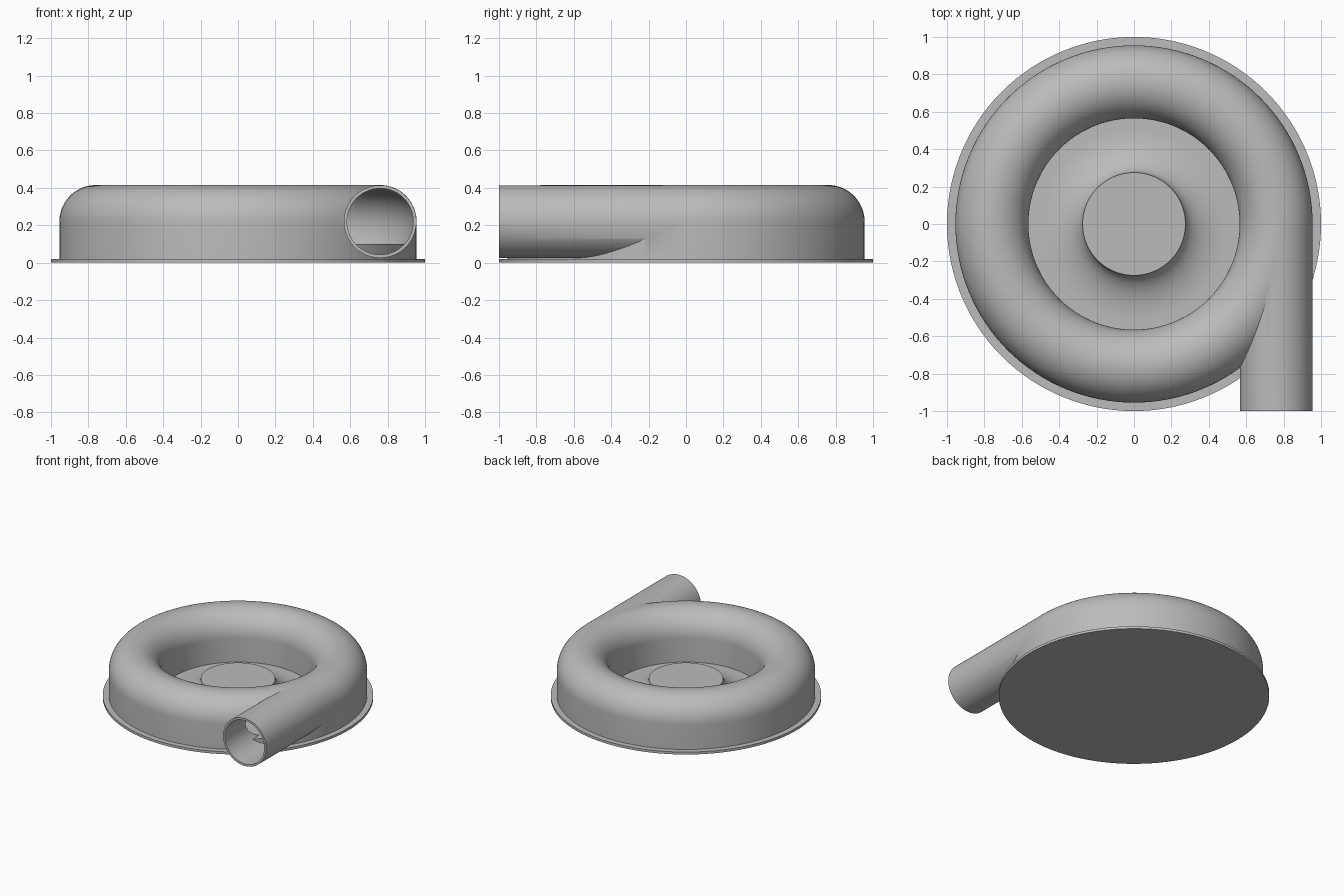
import bpy
import bmesh
from math import sin, cos, pi, radians
from mathutils import Matrix, Vector

cube = bpy.data.objects.get("Cube")
if cube:
    bpy.data.objects.remove(cube, do_unlink=True)

metal = bpy.data.materials.new("plain grey")
metal.use_nodes = True
grey = (0.5, 0.5, 0.5, 1)
metal.diffuse_color = grey
metal.node_tree.nodes["Principled BSDF"].inputs["Base Color"].default_value = grey

RING, TUBE, BORE, MID = 0.76, 0.195, 0.177, 0.22   # duct dimensions
BASE = 0.02                                        # flange thickness
SEG = 128


def finish(name, bm):
    bmesh.ops.recalc_face_normals(bm, faces=bm.faces)
    mesh = bpy.data.meshes.new(name)
    bm.to_mesh(mesh)
    bm.free()
    mesh.materials.append(metal)
    obj = bpy.data.objects.new(name, mesh)
    bpy.context.collection.objects.link(obj)
    return obj


def lathe(name, profile, closed=True):
    """Spin an (r, z) profile around the vertical axis."""
    bm = bmesh.new()
    verts = [bm.verts.new((r, 0, z)) for r, z in profile]
    pairs = list(zip(verts, verts[1:]))
    if closed:
        pairs.append((verts[-1], verts[0]))
    edges = [bm.edges.new(p) for p in pairs]
    bmesh.ops.spin(bm, geom=verts + edges, axis=(0, 0, 1), cent=(0, 0, 0),
                   angle=2 * pi, steps=SEG, use_merge=True)
    bmesh.ops.remove_doubles(bm, verts=bm.verts, dist=0.0001)
    return finish(name, bm)


def pipe(name, radius, y0, y1):
    """Solid cylinder along y, on the outlet axis."""
    bm = bmesh.new()
    place = Matrix.Translation(Vector((RING, (y0 + y1) / 2, MID)))
    bmesh.ops.create_cone(bm, cap_ends=True, segments=96, radius1=radius,
                          radius2=radius, depth=abs(y1 - y0),
                          matrix=place @ Matrix.Rotation(pi / 2, 4, "X"))
    return finish(name, bm)


def arc(radius, start, end, n):
    return [(RING + radius * cos(start + (end - start) * i / n),
             MID + radius * sin(start + (end - start) * i / n))
            for i in range(n + 1)]


def combine(target, tool, operation):
    mod = target.modifiers.new(operation.lower(), "BOOLEAN")
    mod.operation = operation
    mod.solver = "EXACT"
    mod.object = tool
    bpy.context.view_layer.objects.active = target
    bpy.ops.object.modifier_apply(modifier=mod.name)
    bpy.data.objects.remove(tool, do_unlink=True)


# Volute casing: round top, straight walls down to the flange
casing = lathe("volute_casing", arc(TUBE, 0, pi, 32)
               + [(RING - TUBE, BASE - 0.005), (RING + TUBE, BASE - 0.005)])

# Straight outlet pipe, then the hollow channel through both
combine(casing, pipe("outlet_pipe", TUBE - 0.001, -1, 0), "UNION")
combine(casing, lathe("channel_cutter", arc(BORE + 0.001, 0, 2 * pi * 47 / 48, 47)), "DIFFERENCE")
combine(casing, pipe("bore_cutter", BORE, -1.1, 0), "DIFFERENCE")

# Flat floor inside the channel
floor = lathe("channel_floor", [(RING - TUBE + 0.005, BASE), (RING + TUBE - 0.005, BASE),
                                (RING + TUBE - 0.005, 0.1), (RING - TUBE + 0.005, 0.1)])

# Base flange
flange = lathe("base_flange", [(0, 0), (1, 0), (1, BASE), (0, BASE)], closed=False)

# Central hub with a concave flare
flare = [(0.52 - 0.245 * sin(a), 0.155 - 0.13 * cos(a))
         for a in (pi / 2 * i / 16 for i in range(17))]
hub = lathe("centre_hub", [(RING - TUBE, BASE), (RING - TUBE, 0.025)]
            + flare + [(0, 0.155)], closed=False)

# Smooth shading with sharp edges kept
bpy.ops.object.select_all(action="DESELECT")
for obj in (casing, floor, flange, hub):
    obj.select_set(True)
bpy.context.view_layer.objects.active = casing
bpy.ops.object.shade_smooth_by_angle(angle=radians(30))
